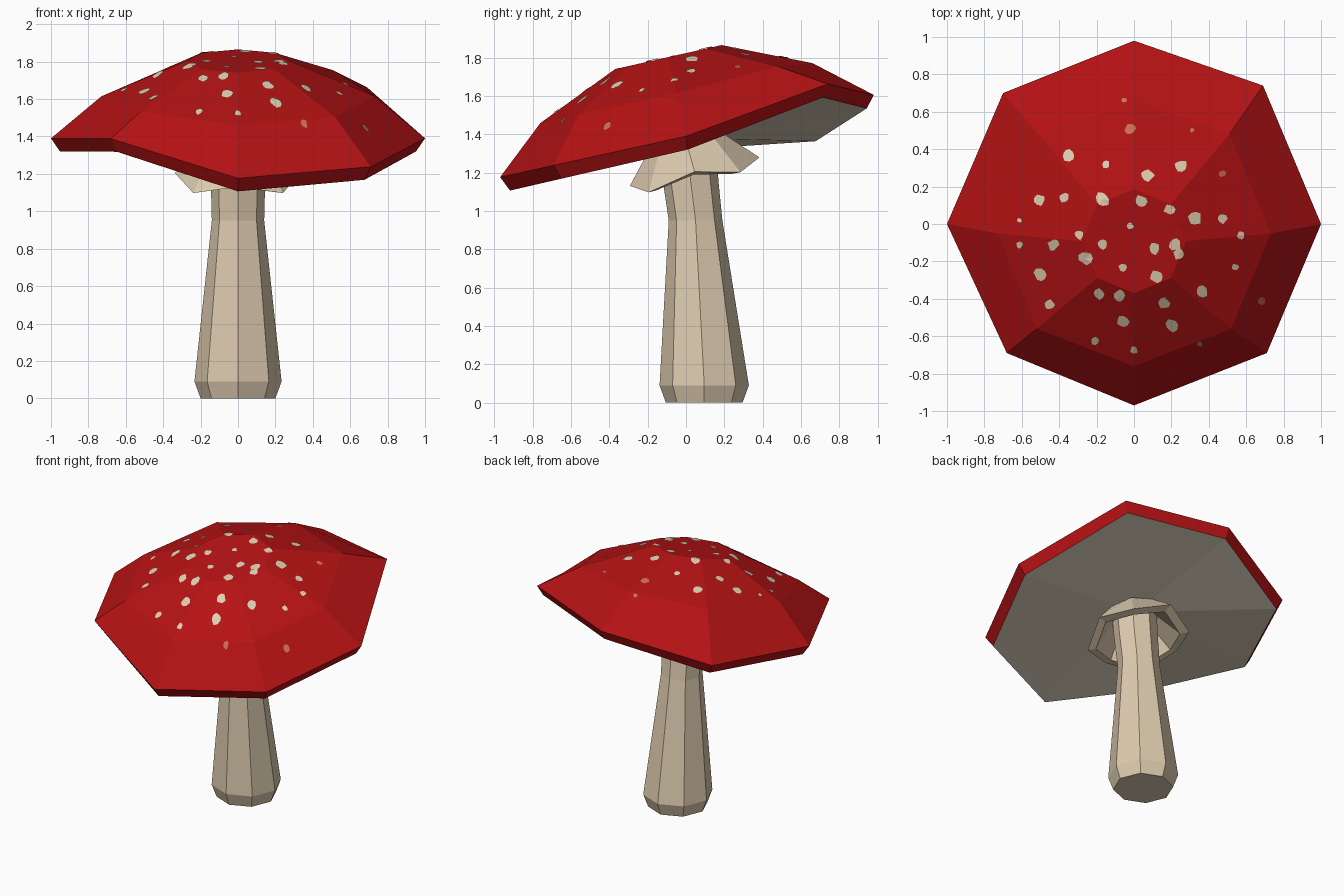
import bpy, bmesh, math, random
from mathutils import Vector
from mathutils.bvhtree import BVHTree

if "Cube" in bpy.data.objects:
    bpy.data.objects.remove(bpy.data.objects["Cube"])

random.seed(4)
TILT = 0.22  # the cap and skirt lean forward


def material(name, rgb):
    m = bpy.data.materials.new(name)
    m.diffuse_color = (*rgb, 1)
    m.use_nodes = True
    m.node_tree.nodes["Principled BSDF"].inputs["Base Color"].default_value = m.diffuse_color
    return m


RED = material("cap red", (0.46, 0.006, 0.007))
CREAM = material("stem cream", (0.73, 0.60, 0.43))
PALE = material("gill pale", (0.71, 0.63, 0.49))
SPOT = material("spot cream", (0.74, 0.62, 0.44))
PINK = material("spot pink", (0.62, 0.16, 0.09))


def make_object(name, bm, mats):
    me = bpy.data.meshes.new(name)
    bm.to_mesh(me)
    bm.free()
    for m in mats:
        me.materials.append(m)
    ob = bpy.data.objects.new(name, me)
    bpy.context.collection.objects.link(ob)
    return ob


def loft(rings, close=False):
    """Skin equal-sized rings of points; returns the bmesh and vertex rings."""
    bm = bmesh.new()
    vr = [[bm.verts.new(p) for p in r] for r in rings]
    pairs = list(zip(vr, vr[1:])) + ([(vr[-1], vr[0])] if close else [])
    for a, b in pairs:
        n = len(a)
        for i in range(n):
            j = (i + 1) % n
            bm.faces.new((a[i], a[j], b[j], b[i]))
    return bm, vr


def octagon(r, cy, z, tilt=0.0, diag=0.0):
    """Eight points with corners on the axes; diag lifts the diagonal ones."""
    pts = []
    for i in range(8):
        a = i * math.pi / 4
        y = r * math.sin(a)
        pts.append(Vector((r * math.cos(a), cy + y, z + tilt * y + diag * (i % 2))))
    return pts


# Stem: leaning octagonal column
bm, vr = loft([octagon(0.20, 0.095, 0), octagon(0.233, 0.095, 0.09),
               octagon(0.14, 0.05, 0.95), octagon(0.145, 0.025, 1.15),
               octagon(0.15, 0.0, 1.4)])
bm.faces.new(vr[0][::-1])
bm.faces.new(vr[-1])
make_object("stem", bm, [CREAM])

# Skirt: thin flared collar under the cap
bm, vr = loft([octagon(0.14, 0.0, 1.34, TILT),
               octagon(0.28, 0.04, 1.19, TILT, -0.04),
               octagon(0.338, 0.045, 1.205, TILT, -0.055),
               octagon(0.19, 0.0, 1.365, TILT)], close=True)
bmesh.ops.recalc_face_normals(bm, faces=bm.faces)
make_object("skirt", bm, [CREAM])

# Cap: tilted faceted dome with a warped rim, thick edge and pale underside
rim_xy = [(1, 0), (0.69, 0.74), (0, 0.98), (-0.70, 0.70),
          (-1, 0), (-0.68, -0.69), (0, -0.97), (0.71, -0.69)]
warp = [0, 0.11, 0, -0.11, 0, 0.15, 0, 0]
rim = [Vector((x, y, 1.39 + TILT * y + w)) for (x, y), w in zip(rim_xy, warp)]
lower = [Vector((p.x * 0.952, p.y * 0.955 + 0.008, p.z - 0.07)) for p in rim]
mid_xy = [(0.73, -0.05), (0.51, 0.48), (0, 0.66), (-0.51, 0.48),
          (-0.73, -0.05), (-0.52, -0.56), (0, -0.76), (0.52, -0.56)]
mid = [Vector((x, y, 1.615 + TILT * (y + 0.05) + 0.2 * w))
       for (x, y), w in zip(mid_xy, warp)]
crown = octagon(0.278, -0.092, 1.803, 0.225)
bm, vr = loft([lower, rim, mid, crown])
bm.faces.new(vr[-1])
centre = bm.verts.new((0, 0.03, 1.38))
for i in range(8):
    f = bm.faces.new((vr[0][(i + 1) % 8], vr[0][i], centre))
    f.material_index = 1
bm.normal_update()
tree = BVHTree.FromBMesh(bm)
make_object("cap", bm, [RED, PALE])

# Spots: thin irregular patches laid on the cap (x, y, radius)
spots = [
    (-.35, .37, .035), (-.15, .32, .022), (-.05, .66, .014), (-.02, .51, .03),
    (.31, .5, .012), (.25, .31, .035), (.07, .26, .035), (.47, .27, .02),
    (-.5, .13, .03), (-.37, .14, .026), (-.17, .13, .04), (.04, .12, .036),
    (.19, .08, .03), (.32, .03, .038), (.47, .03, .028), (.57, -.06, .02),
    (-.61, .02, .012), (-.61, -.11, .018), (-.43, -.11, .03), (-.29, -.06, .025),
    (-.02, -.01, .018), (-.17, -.11, .028), (-.26, -.18, .037), (.11, -.13, .032),
    (.22, -.11, .033), (.24, -.16, .03), (-.5, -.27, .036), (-.06, -.23, .022),
    (.12, -.28, .033), (.54, -.23, .02), (-.45, -.43, .028), (-.19, -.37, .03),
    (-.08, -.38, .03), (.16, -.42, .03), (.36, -.36, .032), (-.06, -.52, .034),
    (.2, -.54, .034), (-.21, -.62, .022), (0, -.67, .02), (.35, -.64, .02),
    (.68, -.41, .02)]


def on_cap(x, y):
    hit, normal, _, _ = tree.ray_cast(Vector((x, y, 3)), Vector((0, 0, -1)))
    return hit + normal * 0.005


bm = bmesh.new()
for x, y, r in spots:
    mid_v = bm.verts.new(on_cap(x, y))
    ring = []
    for i in range(9):
        a = i * math.tau / 9
        k = r * random.uniform(0.75, 1.15)
        ring.append(bm.verts.new(on_cap(x + k * math.cos(a), y + k * math.sin(a))))
    for i in range(9):
        f = bm.faces.new((mid_v, ring[i], ring[(i + 1) % 9]))
        f.material_index = int(math.hypot(x, y + 0.1) > 0.58 and x > -0.1)
make_object("cap_spots", bm, [SPOT, PINK])
